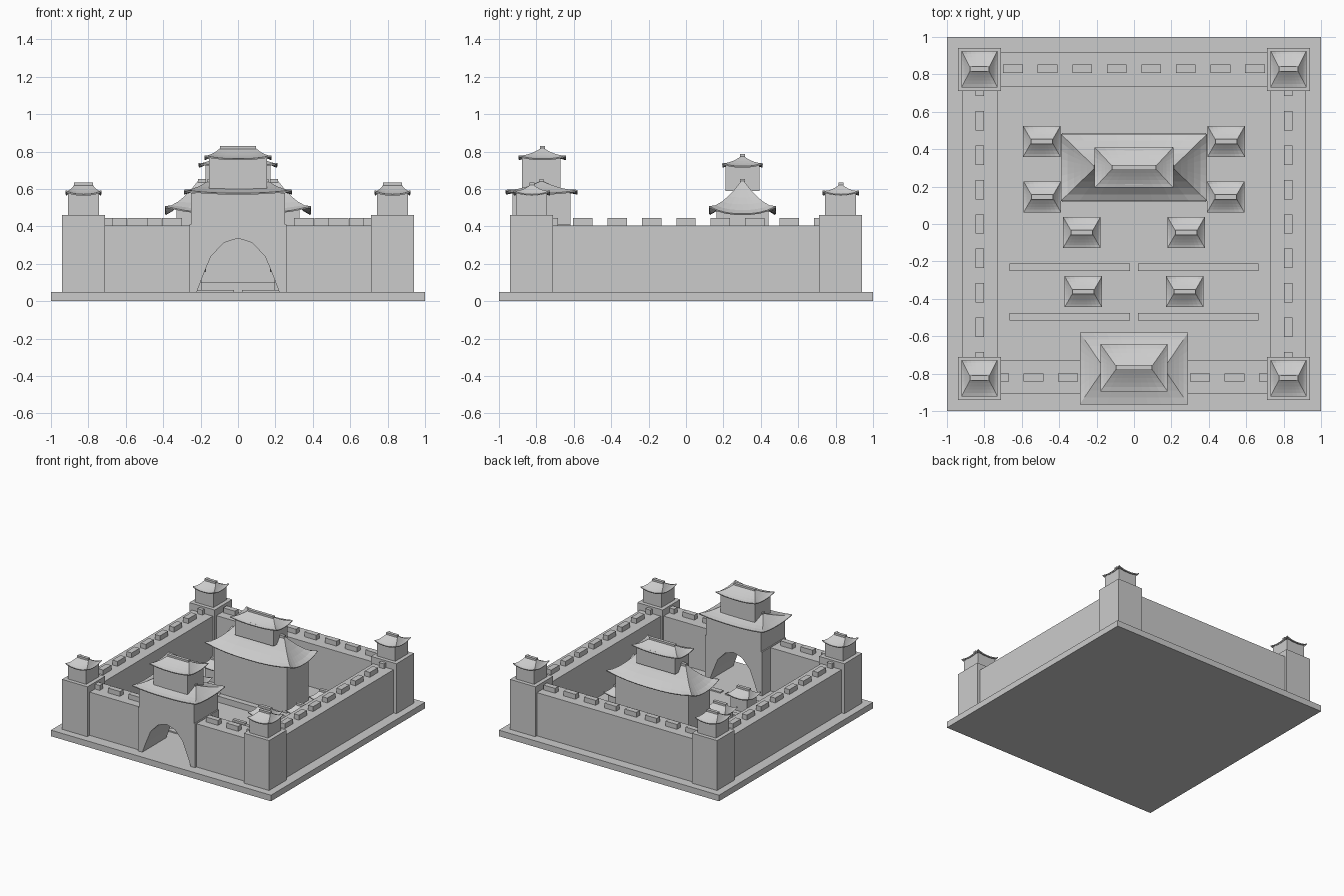
import bpy, bmesh
from mathutils import Vector

if "Cube" in bpy.data.objects:
    bpy.data.objects.remove(bpy.data.objects["Cube"])

stone = bpy.data.materials.new("light_grey_stone")
stone.use_nodes = True
GREY = (0.6, 0.6, 0.6, 1)
stone.diffuse_color = GREY
stone.node_tree.nodes["Principled BSDF"].inputs["Base Color"].default_value = GREY


def finish(name, bm):
    bmesh.ops.recalc_face_normals(bm, faces=bm.faces)
    mesh = bpy.data.meshes.new(name)
    bm.to_mesh(mesh)
    bm.free()
    mesh.materials.append(stone)
    obj = bpy.data.objects.new(name, mesh)
    bpy.context.collection.objects.link(obj)
    return obj


def box(name, cx, cy, hx, hy, z0, z1):
    bm = bmesh.new()
    bmesh.ops.create_cube(bm, size=1)
    for v in bm.verts:
        v.co = Vector((cx + v.co.x * 2 * hx, cy + v.co.y * 2 * hy,
                       (z0 + z1) / 2 + v.co.z * (z1 - z0)))
    return finish(name, bm)


def roof(name, cx, cy, hx, hy, ridge, z0, z1, lift, segs=8, levels=5):
    """Concave hip roof with upturned eave corners and a ridge beam."""
    bm = bmesh.new()
    rings = []
    for k in range(levels + 1):
        f = k / levels
        rx, ry = hx + (ridge - hx) * f, hy + (0.008 - hy) * f
        ring = []
        for ax, ay, bx, by in ((-1, -1, 1, -1), (1, -1, 1, 1),
                               (1, 1, -1, 1), (-1, 1, -1, -1)):
            for i in range(segs):
                s = i / segs
                t = abs(2 * s - 1)
                z = z0 + (z1 - z0) * f ** 1.35 + lift * (1 - f) ** 2 * t ** 2.5
                ring.append(bm.verts.new((cx + rx * (ax + (bx - ax) * s),
                                          cy + ry * (ay + (by - ay) * s), z)))
        rings.append(ring)
    n = len(rings[0])
    for low, high in zip(rings, rings[1:]):
        for i in range(n):
            j = (i + 1) % n
            bm.faces.new((low[i], low[j], high[j], high[i]))
    bm.faces.new(rings[-1])
    obj = finish(name, bm)
    solid = obj.modifiers.new("thickness", "SOLIDIFY")
    solid.thickness = 0.008
    box(name + "_ridge", cx, cy, ridge, 0.013, z1 - 0.008, z1 + 0.012)


# Ground slab and the three plain walls
box("ground_slab", 0, 0, 1, 1, 0, 0.05)
WALL_TOP = 0.405
for side, label in ((-1, "right"), (1, "left")):
    box(label + "_wall", side * 0.822, 0, 0.094, 0.73, 0.05, WALL_TOP)
    box(label + "_front_wall", side * 0.49, -0.818, 0.24, 0.092, 0.05, WALL_TOP)
    for i in range(-4, 5):
        box(label + "_merlon", side * 0.825, i * 0.184, 0.023, 0.052, WALL_TOP, 0.445)
    for i in range(2, 5):
        box(label + "_front_merlon", side * (i * 0.184 - 0.015), -0.82,
            0.054, 0.022, WALL_TOP, 0.445)
box("back_wall", 0, 0.828, 0.73, 0.092, 0.05, WALL_TOP)
for i in range(8):
    box("back_merlon", (i - 3.5) * 0.1847, 0.83, 0.053, 0.022, WALL_TOP, 0.445)

# Corner towers
for sx in (-1, 1):
    for sy in (-1, 1):
        cx, cy = sx * 0.826, sy * 0.826
        box("corner_tower", cx, cy, 0.115, 0.114, 0.05, 0.46)
        box("corner_lookout", cx, cy, 0.083, 0.083, 0.46, 0.575)
        roof("corner_roof", cx, cy + 0.002, 0.096, 0.098, 0.05, 0.572, 0.622, 0.02)

# Gatehouse with an arched passage
GATE_Y = -0.768
half_arch = [(0.22, 0.05), (0.19, 0.13), (0.145, 0.24), (0.075, 0.313)]
outline = [(0.26, 0.05), (0.26, 0.41), (-0.26, 0.41), (-0.26, 0.05)]
outline += [(-x, z) for x, z in half_arch] + [(0, 0.337)] + half_arch[::-1]
bm = bmesh.new()
face = bm.faces.new([bm.verts.new((x, GATE_Y - 0.16, z)) for x, z in outline])
geom = bmesh.ops.extrude_face_region(bm, geom=[face])["geom"]
bmesh.ops.translate(bm, vec=(0, 0.31, 0),
                    verts=[g for g in geom if isinstance(g, bmesh.types.BMVert)])
finish("gate_arch", bm)
box("gate_hall", 0, GATE_Y - 0.005, 0.25, 0.155, 0.41, 0.58)
roof("gate_lower_roof", 0, GATE_Y - 0.004, 0.29, 0.192, 0.165, 0.578, 0.64, 0.018)
box("gate_upper_hall", 0, GATE_Y - 0.006, 0.155, 0.102, 0.6, 0.765)
roof("gate_upper_roof", 0, GATE_Y, 0.18, 0.127, 0.096, 0.762, 0.818, 0.018)

# Main hall on its platform
HALL_Y = 0.302
box("hall_platform", 0, HALL_Y, 0.385, 0.185, 0.05, 0.1)
box("hall_body", 0, HALL_Y, 0.33, 0.14, 0.1, 0.49)
roof("hall_lower_roof", 0, HALL_Y, 0.39, 0.178, 0.215, 0.468, 0.642, 0.04)
box("hall_upper_body", 0, HALL_Y, 0.175, 0.09, 0.59, 0.728)
roof("hall_upper_roof", 0, HALL_Y, 0.21, 0.108, 0.117, 0.722, 0.775, 0.018)

# Courtyard pavilions in mirrored pairs
for x, y in ((0.493, 0.442), (0.49, 0.145), (0.279, -0.045), (0.271, -0.362)):
    for side in (-1, 1):
        box("pavilion_body", side * x, y, 0.075, 0.062, 0.05, 0.165)
        roof("pavilion_roof", side * x, y, 0.1, 0.083, 0.057, 0.162, 0.212, 0.02)

# Low courtyard strips, split by the central path
for y in (-0.23, -0.497):
    for side in (-1, 1):
        box("courtyard_strip", side * 0.344, y, 0.322, 0.02, 0.05, 0.06)
